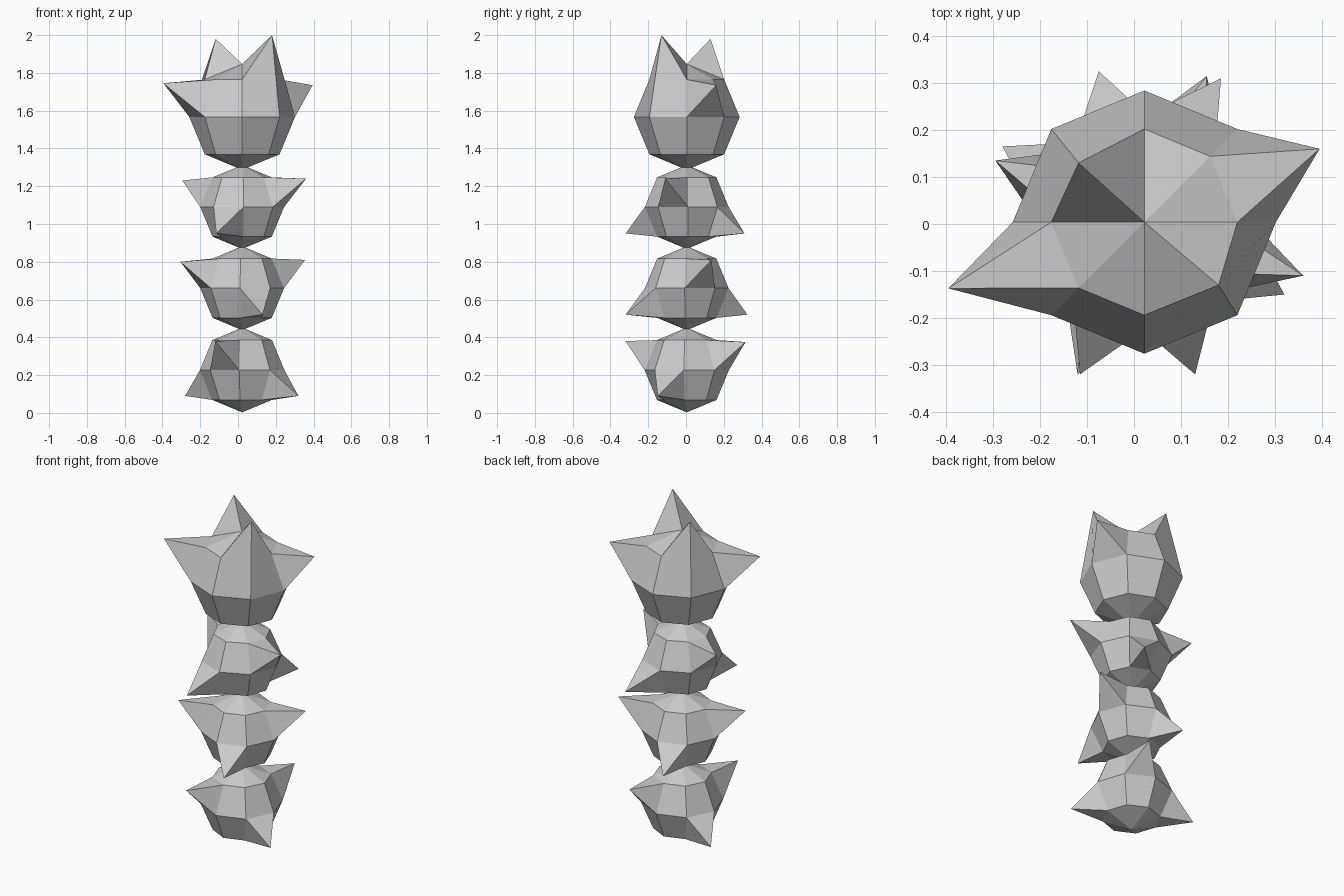
import bpy, bmesh, math
from mathutils import Matrix, Vector

if "Cube" in bpy.data.objects:
    bpy.data.objects.remove(bpy.data.objects["Cube"])

grey = bpy.data.materials.new("stone_grey")
grey.diffuse_color = (0.6, 0.6, 0.6, 1)
grey.use_nodes = True
grey.node_tree.nodes["Principled BSDF"].inputs["Base Color"].default_value = grey.diffuse_color
AXIS_X, AXIS_Y = 0.022, 0.004


def spiky_ball(name, z, radius, turn, spikes, ears=()):
    """Eight-sided ball; each spike pokes a side face out, each ear lifts a vertex."""
    centre = Vector((AXIS_X, AXIS_Y, z))
    bm = bmesh.new()
    place = Matrix.Translation(centre) @ Matrix.Rotation(math.radians(turn), 4, 'Z')
    bmesh.ops.create_uvsphere(bm, u_segments=8, v_segments=4, radius=radius, matrix=place)
    bm.normal_update()

    # Pyramid spikes on the four-sided faces
    for tip in map(Vector, spikes):
        quads = [f for f in bm.faces if len(f.verts) == 4]
        face = max(quads, key=lambda f: f.normal.dot((tip - centre).normalized()))
        poked = bmesh.ops.poke(bm, faces=[face])
        poked["verts"][0].co = tip

    # Ears pulled straight up from the upper ring
    ring = [v for v in bm.verts if abs(v.co.z - z - radius * math.sqrt(0.5)) < 0.001]
    for tip in map(Vector, ears):
        vert = min(ring, key=lambda v: (v.co.xy - tip.xy).length)
        vert.co = tip

    bmesh.ops.recalc_face_normals(bm, faces=bm.faces[:])
    mesh = bpy.data.meshes.new(name)
    bm.to_mesh(mesh)
    bm.free()
    mesh.materials.append(grey)
    bpy.context.collection.objects.link(bpy.data.objects.new(name, mesh))


# Three stacked body balls, spikes alternating between upper and lower faces
spiky_ball("lower_ball", 0.227, 0.224, -4,
           [(0.32, -0.15, 0.09), (-0.28, 0.165, 0.09),
            (-0.12, -0.32, 0.38), (0.155, 0.315, 0.375)])
spiky_ball("middle_ball", 0.66, 0.222, -3,
           [(0.355, 0.135, 0.81), (-0.305, -0.13, 0.80),
            (0.13, -0.32, 0.52), (-0.075, 0.325, 0.52)])
spiky_ball("upper_ball", 1.09, 0.222, 2,
           [(0.36, -0.11, 1.24), (-0.295, 0.135, 1.23),
            (-0.115, -0.32, 0.95), (0.185, 0.31, 0.95)])

# Larger head with two side spikes and two ears
spiky_ball("head", 1.567, 0.28, 0,
           [(0.395, 0.16, 1.735), (-0.395, -0.137, 1.745)],
           ears=[(0.18, -0.13, 2.0), (-0.118, 0.13, 1.98)])
